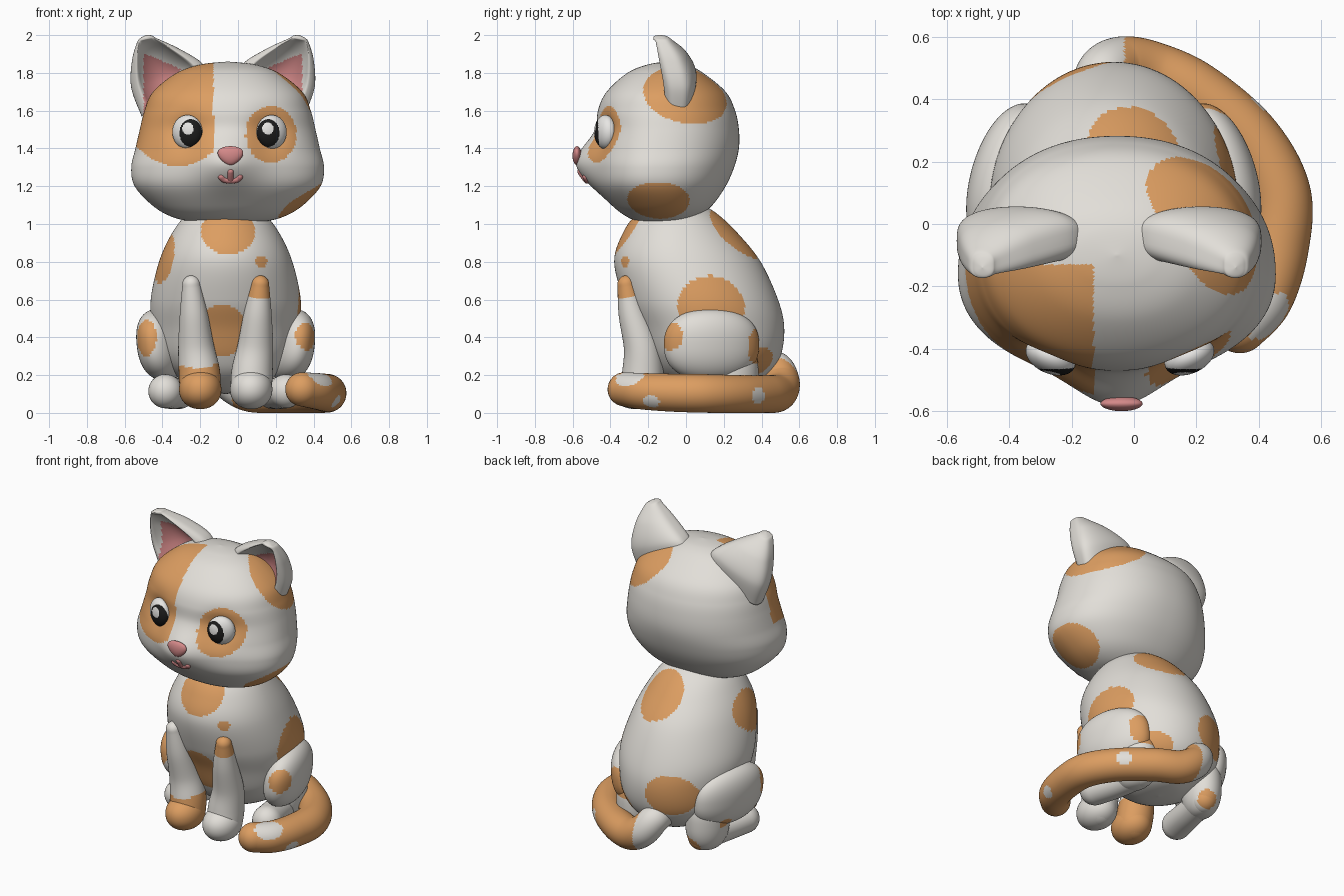
import bpy, bmesh, math
from mathutils import Vector, Matrix
from mathutils.bvhtree import BVHTree

if "Cube" in bpy.data.objects:
    bpy.data.objects.remove(bpy.data.objects["Cube"])

WHITE, ORANGE, PINK, BLACK, EYE = range(5)
MATS = []
for name, col in [("cream_white", (.76, .735, .69)), ("ginger_orange", (.72, .34, .12)),
                  ("pink", (.66, .25, .25)), ("black", (.012, .012, .012)),
                  ("eye_white", (.82, .81, .79))]:
    m = bpy.data.materials.new(name)
    m.diffuse_color = (*col, 1)
    m.use_nodes = True
    m.node_tree.nodes["Principled BSDF"].inputs["Base Color"].default_value = m.diffuse_color
    MATS.append(m)


def spline(table, steps):
    """Catmull-Rom sampling of a table of tuples."""
    p = [Vector(r) for r in table]
    p = [p[0]] + p + [p[-1]]
    out = []
    for i in range(1, len(p) - 2):
        a, b, c, d = p[i - 1:i + 3]
        for k in range(steps):
            t = k / steps
            out.append(.5 * (2 * b + (c - a) * t + (2 * a - 5 * b + 4 * c - d) * t * t
                             + (3 * b - a - 3 * c + d) * t ** 3))
    return out + [p[-2]]


def skin(name, rings, rule):
    """Skin closed rings of points and colour each face with rule(centre)."""
    bm = bmesh.new()
    vs = [[bm.verts.new(p) for p in r] for r in rings]
    n = len(rings[0])
    for a, b in zip(vs, vs[1:]):
        for j in range(n):
            bm.faces.new((a[j], a[(j + 1) % n], b[(j + 1) % n], b[j]))
    bm.faces.new(vs[0])
    bm.faces.new(vs[-1])
    bmesh.ops.remove_doubles(bm, verts=bm.verts, dist=1e-5)
    bmesh.ops.recalc_face_normals(bm, faces=bm.faces)
    for f in bm.faces:
        f.smooth = True
        f.material_index = rule(f.calc_center_median()) if callable(rule) else rule
    me = bpy.data.meshes.new(name)
    bm.to_mesh(me)
    bm.free()
    for m in MATS:
        me.materials.append(m)
    ob = bpy.data.objects.new(name, me)
    bpy.context.collection.objects.link(ob)
    return ob


def inside(c, blobs):
    return any(((c.x - b[0]) / b[3]) ** 2 + ((c.y - b[1]) / b[4]) ** 2
               + ((c.z - b[2]) / b[5]) ** 2 < 1 for b in blobs)


def patches(blobs, yes=ORANGE, no=WHITE):
    return lambda c: yes if inside(c, blobs) else no


def mirror(rings, cx):
    return [[Vector((2 * cx - p.x, p.y, p.z)) for p in r] for r in rings]


def spow(v, p):
    return math.copysign(abs(v) ** p, v)


def loft(table, cx, n=192, steps=12, bump=None, power=1.0):
    """Rows are z, y of widest point, half width, front y, back y."""
    rings = []
    for z, yc, hw, yf, yb in spline(table, steps):
        ring = []
        for j in range(n):
            a = 2 * math.pi * j / n
            x, s = hw * spow(math.cos(a), power), spow(math.sin(a), power)
            y = yc + s * ((yb - yc) if s > 0 else (yc - yf))
            if bump and s < 0:
                y -= bump(x, z)
            ring.append(Vector((cx + x, y, z)))
        rings.append(ring)
    return rings


def tube(pts, ref, n=40, steps=8):
    """Round-ended tube through (x, y, z, radius) points."""
    s = spline(pts, steps)
    P = [Vector(v[:3]) for v in s]
    rings = []

    def ring(c, t, r):
        u = t.cross(Vector(ref)).normalized()
        w = t.cross(u)
        rings.append([c + r * (math.cos(2 * math.pi * j / n) * u
                               + math.sin(2 * math.pi * j / n) * w) for j in range(n)])
    for i, c in enumerate(P):
        t = (P[min(i + 1, len(P) - 1)] - P[max(i - 1, 0)]).normalized()
        r = s[i][3]
        if i == 0:
            for k in range(8):
                a = math.pi / 2 * k / 8
                ring(c - t * r * math.cos(a), t, r * math.sin(a))
        ring(c, t, r)
        if i == len(P) - 1:
            for k in range(1, 9):
                a = math.pi / 2 * k / 8
                ring(c + t * r * math.sin(a), t, r * math.cos(a))
    return rings


def ellipsoid(c, rad, rot=0, n=64, m=48, power=1.0):
    R = Matrix.Rotation(math.radians(rot), 3, 'Z')
    rings = []
    for i in range(m + 1):
        s, h = math.sin(math.pi * i / m) ** power if 0 < i < m else 0, spow(math.cos(math.pi * i / m), power)
        rings.append([Vector(c) + R @ Vector((rad[0] * s * math.cos(2 * math.pi * j / n),
                                              rad[1] * s * math.sin(2 * math.pi * j / n),
                                              rad[2] * h)) for j in range(n)])
    return rings


# Body
skin("body", loft([(.10, .15, 0, .15, .15), (.12, .15, .12, 0, .30), (.2, .12, .27, -.13, .43),
                   (.3, .1, .355, -.2, .5), (.45, .08, .387, -.26, .52), (.6, .05, .397, -.33, .487),
                   (.8, -.02, .353, -.38, .395), (.95, -.05, .285, -.335, .275), (1.05, -.04, .205, -.26, .17),
                   (1.095, -.02, .1, -.14, .09), (1.11, -.02, 0, -.02, -.02)], -.065),
     patches([(-.05, -.36, .98, .155, .2, .14), (-.39, -.1, .82, .09, .17, .14),
              (.01, .28, .96, .16, .2, .16), (.32, .14, .56, .15, .185, .17),
              (-.22, .47, .42, .16, .2, .13), (.2, .42, .25, .13, .15, .1),
              (-.08, -.3, .43, .13, .25, .145), (.125, -.34, .8, .033, .1, .033)]))


# Head with a muzzle bump and shallow eye sockets
def muzzle(x, z):
    socket = .034 * math.exp(-((abs(x) - .22) / .09) ** 2 - ((z - 1.487) / .1) ** 2)
    return .095 * math.exp(-(x / .17) ** 2 - ((z - 1.33) / .13) ** 2) - socket


def head_rule(c):
    if c.x < -.13 and c.y < -.13 and c.z > 1.305 + 2.2 * (c.x + .32) ** 2:
        return ORANGE
    if c.y < -.2 and ((c.x - .175) / .135) ** 2 + ((c.z - 1.475) / .15) ** 2 < 1:
        return ORANGE
    return ORANGE if inside(c, [(.26, .01, 1.69, .29, .24, .175),
                                (.42, -.15, 1.1, .26, .19, .12)]) else WHITE


head = skin("head", loft([(1.006, -.12, 0, -.12, -.12), (1.012, -.12, .18, -.24, -.01), (1.04, -.12, .30, -.315, .065),
                          (1.1, -.13, .40, -.39, .14), (1.2, -.16, .492, -.468, .21),
                          (1.3, -.16, .51, -.488, .255), (1.4, -.14, .488, -.48, .28),
                          (1.5, -.12, .465, -.465, .28), (1.6, -.11, .44, -.465, .26),
                          (1.7, -.11, .395, -.42, .21), (1.8, -.1, .27, -.31, .09),
                          (1.845, -.1, .14, -.2, 0), (1.86, -.1, 0, -.1, -.1)],
                         -.055, bump=muzzle, power=.93), head_rule)

# Ears: rows are outer x, z, inner x, z, centre y, half depth; the front is dished
ear_rings = []
rows = spline([(-.51, 1.57, -.15, 1.80, -.045, .085), (-.565, 1.72, -.205, 1.865, -.045, .1),
               (-.562, 1.86, -.325, 1.935, -.08, .085), (-.535, 1.96, -.43, 1.983, -.122, .05),
               (-.515, 1.985, -.455, 1.998, -.135, .035), (-.487, 2.0, -.487, 2.0, -.14, 0)], 12)
for i, (ox, oz, ix, iz, yc, d) in enumerate(rows):
    ring = []
    dish = 1.35 * max(0, 1 - (i / 38) ** 4)
    for j in range(96):
        a = 2 * math.pi * j / 96
        u, s = math.cos(a), math.sin(a)
        y = yc + d * spow(s, .62)
        if s < 0:
            y += dish * d * max(0, 1 - (u / .76) ** 2) ** .8
        k = (u + 1) / 2
        ring.append(Vector((ox + (ix - ox) * k, y, oz + (iz - oz) * k)))
    ear_rings.append(ring)
for name, rings, side in [("left_ear", ear_rings, -1), ("right_ear", mirror(ear_rings, -.08), 1)]:
    ear = skin(name, rings, WHITE)
    for p in ear.data.polygons:  # pink inner ear on the dished front faces
        x = p.center.x if side < 0 else -.16 - p.center.x
        if p.normal.y < -.1 and -.5 < x < -.305 and p.center.z < 1.885 - .42 * (x + .455):
            p.material_index = PINK

# Eyes turned slightly outwards, with pupil and highlight painted on the front
for name, x, px, hx, rot in [("left_eye", -.268, -.25, -.265, -24), ("right_eye", .178, .16, .158, 24)]:
    def eye_rule(c):
        if c.y < -.425 and ((c.x - hx) / .03) ** 2 + ((c.z - 1.505) / .032) ** 2 < 1:
            return EYE
        return BLACK if c.y < -.425 and ((c.x - px) / .06) ** 2 + ((c.z - 1.482) / .073) ** 2 < 1 else EYE
    skin(name, ellipsoid((x, -.427, 1.487), (.084, .053, .09), rot, n=128, m=80), eye_rule)

# Nose, wider at the top
nose = ellipsoid((-.04, -.577, 1.362), (.07, .024, .05))
for r in nose:
    for p in r:
        p.x = -.04 + (p.x + .04) * (1 + (p.z - 1.375) * 6)
skin("nose", nose, PINK)

# Mouth lines laid on the face
bvh = BVHTree.FromObject(head, bpy.context.evaluated_depsgraph_get())
for name, pts in [("mouth_line", [(-.04, 1.278), (-.04, 1.26), (-.04, 1.235)]),
                  ("mouth_curve", [(-.088, 1.25), (-.072, 1.236), (-.04, 1.232), (-.008, 1.236), (.008, 1.25)])]:
    path = [(x, bvh.ray_cast(Vector((x, -2, z)), Vector((0, 1, 0)))[0].y + .009, z, .018) for x, z in pts]
    skin(name, tube(path, (0, 1, 0), n=16, steps=4), PINK)

# Front legs and paws, mirrored
CX = -.065
leg = tube([(-.247, -.315, .68, .048), (-.235, -.285, .53, .073), (-.222, -.235, .35, .095),
            (-.205, -.228, .22, .109), (-.2, -.24, .13, .109)], (0, 1, 0))
paw = ellipsoid((-.2, -.262, .125), (.112, .135, .105), power=.95)
low = lambda c: ORANGE if c.z < .235 + .2 * abs(c.x + .22) else WHITE
high = lambda c: ORANGE if c.z > .61 else WHITE
skin("left_front_leg", leg, low)
skin("left_front_paw", paw, low)
skin("right_front_leg", mirror(leg, CX), high)
skin("right_front_paw", mirror(paw, CX), WHITE)

# Hind legs: thigh, lower leg and foot, mirrored
thigh = ellipsoid((-.40, .135, .36), (.125, .258, .19), rot=-14, power=.85)
for r in thigh:  # lean the top outwards
    for p in r:
        p.x -= (p.z - .36) * .1
shank = ellipsoid((-.325, .24, .21), (.115, .145, .19), rot=-14, power=.8)
foot = tube([(-.31, .28, .105, .082), (-.345, .1, .105, .085), (-.385, -.06, .115, .09)], (0, 0, 1))
left = patches([(-.49, -.1, .4, .06, .12, .1), (-.44, .23, .22, .05, .04, .035), (-.27, .36, .06, .08, .06, .07)])
right = patches([(.36, -.08, .405, .06, .085, .075), (.25, .39, .35, .16, .07, .1)])
for part, rings in [("thigh", thigh), ("lower_leg", shank), ("hind_foot", foot)]:
    skin("left_" + part, rings, left)
    skin("right_" + part, mirror(rings, CX), right)

# Tail curling round the right side
tail_spots = patches([(.45, -.31, .2, .09, .09, .06), (.54, -.19, .05, .05, .05, .045),
                      (.4, .385, .09, .05, .04, .045)], WHITE, ORANGE)
skin("tail", tube([(-.12, .40, .25, .075), (-.1, .475, .235, .09), (-.04, .505, .16, .097), (.06, .485, .107, .1),
                   (.2, .42, .1, .1), (.37, .275, .1, .1), (.465, .1, .103, .102), (.46, -.08, .107, .1),
                   (.415, -.235, .115, .096), (.34, -.325, .125, .09)], (0, 0, 1), n=72, steps=14),
     lambda c: WHITE if c.x < -.03 else tail_spots(c))
